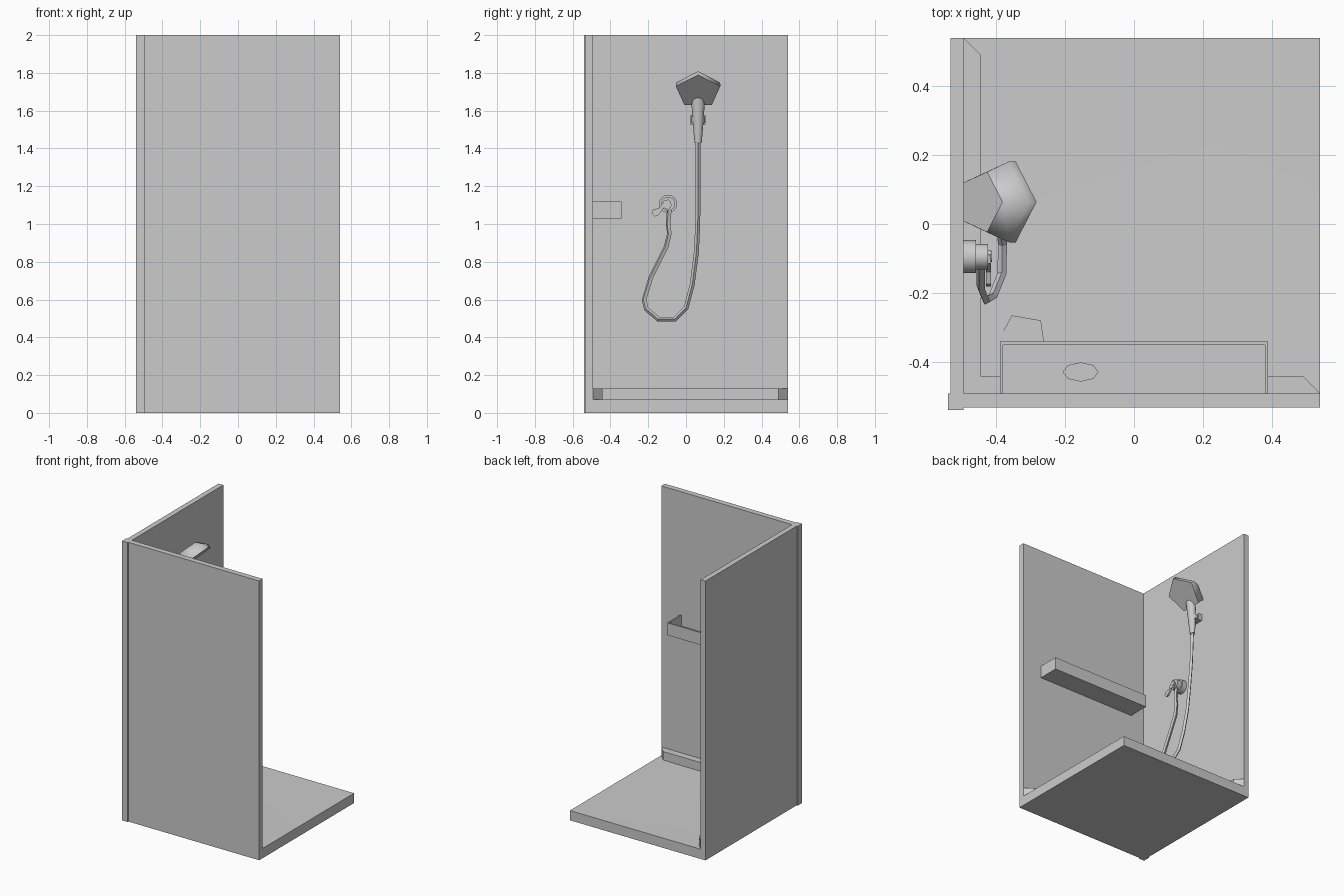
import bpy, bmesh, math
from mathutils import Vector

if "Cube" in bpy.data.objects:
    bpy.data.objects.remove(bpy.data.objects["Cube"])


def finish(bm, name):
    bmesh.ops.recalc_face_normals(bm, faces=bm.faces[:])
    me = bpy.data.meshes.new(name)
    bm.to_mesh(me)
    bm.free()
    ob = bpy.data.objects.new(name, me)
    bpy.context.scene.collection.objects.link(ob)
    return ob


def box(name, lo, hi):
    bm = bmesh.new()
    bmesh.ops.create_cube(bm, size=1)
    for v in bm.verts:
        v.co = Vector([lo[i] + (v.co[i] + 0.5) * (hi[i] - lo[i]) for i in range(3)])
    return finish(bm, name)


def loft(name, rings, smooth=True):
    """Skin a list of point rings, flat caps at both ends."""
    bm = bmesh.new()
    vs = [[bm.verts.new(p) for p in r] for r in rings]
    n = len(vs[0])
    bm.faces.new(vs[0])
    bm.faces.new(vs[-1])
    for a, b in zip(vs, vs[1:]):
        for i in range(n):
            f = bm.faces.new((a[i], a[(i + 1) % n], b[(i + 1) % n], b[i]))
            f.smooth = smooth
    return finish(bm, name)


def ring(c, u, w, ru, rw, n, start=0):
    c, u, w = Vector(c), Vector(u), Vector(w)
    angles = [math.radians(start) + math.tau * i / n for i in range(n)]
    return [c + u * ru * math.cos(a) + w * rw * math.sin(a) for a in angles]


X, Y, Z = (1, 0, 0), (0, 1, 0), (0, 0, 1)

# Walls and corner post
box("left_wall", (-0.533, -0.493, 0), (-0.495, 0.541, 2))
box("front_wall", (-0.495, -0.533, 0), (0.541, -0.493, 2))
box("corner_post", (-0.541, -0.541, 0), (-0.495, -0.493, 2))

# Shower tray floor, top slightly dished towards the drain
DRAIN = (-0.323, -0.331)
floor = box("floor", (-0.495, -0.493, 0), (0.541, 0.541, 0.07))
bm = bmesh.new()
bm.from_mesh(floor.data)
top = [f for f in bm.faces if f.normal.z > 0.9]
poked = bmesh.ops.poke(bm, faces=top)
for v in poked["verts"]:
    v.co = Vector((*DRAIN, 0.062))
for f in poked["faces"]:
    f.smooth = True
bm.to_mesh(floor.data)
bm.free()

# Pentagonal drain cover
loft("drain_cover", [ring((*DRAIN, z), X, Y, 0.073, 0.073, 5, 44) for z in (0.05, 0.069)], False)

# L-shaped skirting with mitred ends
outline = [(-0.495, -0.493), (0.541, -0.493), (0.491, -0.443),
           (-0.445, -0.443), (-0.445, 0.491), (-0.495, 0.541)]
loft("skirting", [[Vector((x, y, z)) for x, y in outline] for z in (0.068, 0.13)], False)

# Shelf tray on the front wall, open against the wall
T = 0.009
box("shelf_base", (-0.39, -0.493, 1.03), (0.39, -0.342, 1.03 + T))
box("shelf_lip", (-0.39, -0.342 - T, 1.03 + T), (0.39, -0.342, 1.118))
for side, x in (("left", -0.39), ("right", 0.39 - T)):
    box("shelf_end_" + side, (x, -0.493, 1.03 + T), (x + T, -0.342 - T, 1.118))

# Soap bar
loft("soap", [ring((-0.155, -0.43, z), X, Y, 0.052, 0.028, 8) for z in (1.038, 1.055)])

# Pentagonal shower head tilted down at 45 degrees
HY = 0.064
up = (math.sqrt(0.5), 0, math.sqrt(0.5))
loft("shower_head", [
    ring((-0.371, HY, 1.702), up, Y, 0.124, 0.124, 5),
    ring((-0.391, HY, 1.722), up, Y, 0.123, 0.123, 5),
    ring((-0.447, HY, 1.738), up, Y, 0.092, 0.092, 5)])

# Tapered handle
loft("handle", [ring((x, HY, z), X, Y, r * 0.85, r, 12) for x, z, r in
                ((-0.432, 1.68, 0.034), (-0.44, 1.62, 0.034), (-0.447, 1.52, 0.027), (-0.45, 1.43, 0.019))])

# Wall bracket holding the handle
box("bracket_plate", (-0.495, HY - 0.043, 1.528), (-0.468, HY + 0.043, 1.575))
loft("bracket_collar", [ring((-0.455, HY, z), X, Y, 0.03, 0.034, 12) for z in (1.535, 1.568)])

# Mixer valve: rose, body, centre knob
VY, VZ = -0.095, 1.107


def barrel(name, x0, x1, r, y=VY):
    loft(name, [ring((x, y, VZ), Y, Z, r, r, 16) for x in (x0, x1)])


barrel("valve_rose", -0.495, -0.459, 0.048)
barrel("valve_body", -0.459, -0.424, 0.037)
barrel("valve_knob", -0.424, -0.412, 0.016)

# Lever pointing down towards the front
lever = [(-0.118, 1.085), (-0.09, 1.075), (-0.075, 1.1), (-0.09, 1.13), (-0.115, 1.125), (-0.14, 1.085),
         (-0.175, 1.075), (-0.182, 1.055), (-0.165, 1.04), (-0.145, 1.048)]
loft("valve_lever", [[Vector((x, y, z)) for y, z in lever] for x in (-0.43, -0.416)], False)

# Hanging hose from handle to valve
path = [(-0.45, 0.064, 1.44), (-0.44, 0.064, 1.2), (-0.425, 0.062, 1.0), (-0.415, 0.055, 0.85),
        (-0.4, 0.033, 0.68), (-0.388, 0, 0.555), (-0.382, -0.06, 0.495), (-0.384, -0.145, 0.495),
        (-0.41, -0.21, 0.55), (-0.43, -0.222, 0.6), (-0.445, -0.185, 0.72), (-0.445, -0.105, 0.88),
        (-0.44, -0.088, 0.95), (-0.44, -0.095, 1.0), (-0.44, -0.088, 1.08)]
cu = bpy.data.curves.new("hose", "CURVE")
cu.dimensions = "3D"
cu.bevel_depth = 0.013
cu.bevel_resolution = 0
cu.use_fill_caps = True
sp = cu.splines.new("POLY")
sp.points.add(len(path) - 1)
for p, co in zip(sp.points, path):
    p.co = (*co, 1)
sp.use_smooth = False
bpy.context.scene.collection.objects.link(bpy.data.objects.new("hose", cu))
